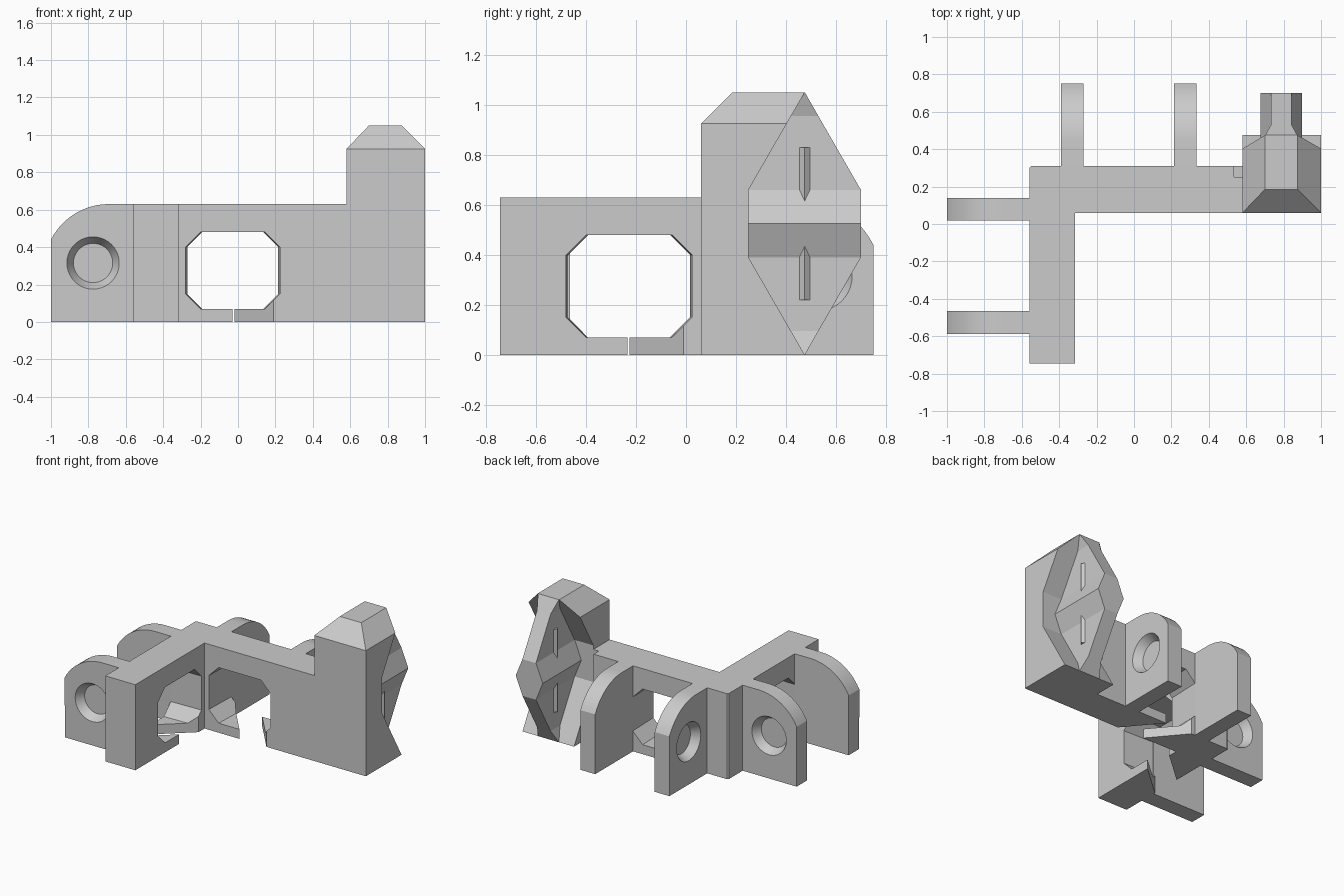
import bpy, bmesh, math

if "Cube" in bpy.data.objects:
    bpy.data.objects.remove(bpy.data.objects["Cube"])

grey = bpy.data.materials.new("light_grey")
grey.diffuse_color = (0.6, 0.6, 0.6, 1)
grey.use_nodes = True
grey.node_tree.nodes["Principled BSDF"].inputs["Base Color"].default_value = grey.diffuse_color


def loft(name, rings):
    """Closed solid through a list of equal-length point rings."""
    bm = bmesh.new()
    vs = [[bm.verts.new(p) for p in r] for r in rings]
    n = len(rings[0])
    bm.faces.new(vs[0])
    bm.faces.new(vs[-1])
    for a, b in zip(vs, vs[1:]):
        for i in range(n):
            j = (i + 1) % n
            bm.faces.new((a[i], a[j], b[j], b[i]))
    bmesh.ops.recalc_face_normals(bm, faces=bm.faces)
    me = bpy.data.meshes.new(name)
    bm.to_mesh(me)
    bm.free()
    me.materials.append(grey)
    ob = bpy.data.objects.new(name, me)
    bpy.context.collection.objects.link(ob)
    return ob


def prism(name, outline, z0, z1):
    return loft(name, [[(x, y, z) for x, y in outline] for z in (z0, z1)])


def cut(ob, *cutters):
    bpy.context.view_layer.objects.active = ob
    for c in cutters:
        m = ob.modifiers.new("cut", 'BOOLEAN')
        m.operation, m.solver, m.object = 'DIFFERENCE', 'EXACT', c
        bpy.ops.object.modifier_apply(modifier=m.name)


def drop(*obs):
    for o in obs:
        bpy.data.objects.remove(o)


# L-shaped wall with a tiny chamfer on the outer corner
wall = prism("corner_wall", [(-0.56, -0.745), (-0.315, -0.745), (-0.315, 0.06), (0.6, 0.06),
                             (0.6, 0.31), (-0.55, 0.31), (-0.56, 0.3)], 0, 0.63)


# Octagonal windows, slightly narrower towards the outer side
def window_ring(centre, half):
    c = half - 0.08
    return [(centre + u, z) for u, z in (
        (-c, 0.07), (c, 0.07), (half, 0.15), (half, 0.4),
        (c, 0.48), (-c, 0.48), (-half, 0.4), (-half, 0.15))]


win_x = loft("window_cutter_a", [[(u, y, z) for u, z in window_ring(-0.0275, h)]
                                 for y, h in ((0.03, 0.253), (0.34, 0.243))])
win_y = loft("window_cutter_b", [[(x, u, z) for u, z in window_ring(-0.2275, h)]
                                 for x, h in ((-0.285, 0.253), (-0.59, 0.243))])

# Slanted gaps through the sills
slit_x = prism("gap_cutter_a", [(-0.022, 0.05), (0.198, 0.05), (-0.028, 0.32), (-0.248, 0.32)],
               -0.1, 0.25)
slit_y = prism("gap_cutter_b", [(-0.305, -0.226), (-0.305, -0.001), (-0.57, -0.234), (-0.57, -0.459)],
               -0.1, 0.25)

# Tower with sloped roof
def rect(x0, x1, y0, z, y1=0.475):
    return [(x0, y0, z), (x1, y0, z), (x1, y1, z), (x0, y1, z)]


tower = loft("tower", [rect(0.58, 1, 0.06, 0), rect(0.58, 1, 0.06, 0.925),
                       rect(0.7, 0.875, 0.185, 1.05)])

# Hexagonal clearance in the tower and the wall corner
hexagon = [(0.475, 0), (0.7, 0.39), (0.7, 0.66), (0.475, 1.05), (0.25, 0.66), (0.25, 0.39)]
clear = loft("hexagon_cutter", [[(x, y, z) for y, z in hexagon] for x in (0.535, 1.1)])

cut(wall, win_x, win_y, slit_x, slit_y, clear)
cut(tower, clear)
drop(win_x, win_y, slit_x, slit_y, clear)

# Hexagonal connector plate with a horizontal ridge on both sides
CX, CY, CZ = 0.7875, 0.475, 0.525
sections = [(0, 0.001, 0.085), (0.095, 0.055, 0.055), (0.39, 0.225, 0.055), (0.525, 0.225, 0.11),
            (0.66, 0.225, 0.055), (0.955, 0.055, 0.055), (1.05, 0.001, 0.085)]
loft("connector_plate", [rect(CX - w, CX + w, CY - h, z, CY + h) for z, h, w in sections])

# Small triangular ribs on the plate, above and below the ridge
for sx in (-1, 1):
    for sz in (-1, 1):
        loft("plate_rib", [[(CX + sx * 0.05, CY - 0.027, CZ + sz * d),
                            (CX + sx * 0.073, CY, CZ + sz * d),
                            (CX + sx * 0.05, CY + 0.027, CZ + sz * d)] for d in (0.06, 0.305)])

# Rounded lugs, each with a blind conical socket on one face
arc = [math.radians(27 + 63 * i / 12) for i in range(13)]
lug_outline = [(0, 0), (0.44, 0)] + [(0.13 + 0.348 * math.cos(a), 0.282 + 0.348 * math.sin(a))
                                     for a in arc] + [(0, 0.63)]


def circle(r):
    return [(0.215 + r * math.cos(math.tau * i / 40), 0.315 + r * math.sin(math.tau * i / 40))
            for i in range(40)]


def lug(name, place, t0, t1, socket_at_t1):
    ob = loft(name, [[place(u, t, z) for u, z in lug_outline] for t in (t0, t1)])
    face, inward = (t1, -1) if socket_at_t1 else (t0, 1)
    cone = loft("socket_cutter", [[place(u, face + inward * d, z) for u, z in circle(r)]
                                  for d, r in ((-0.01, 0.1458), (0.06, 0.105))])
    cut(ob, cone)
    drop(cone)
    bpy.ops.object.select_all(action='DESELECT')
    ob.select_set(True)
    bpy.context.view_layer.objects.active = ob
    bpy.ops.object.shade_smooth_by_angle(angle=math.radians(25))


def back(u, t, z):
    return (t, 0.31 + u, z)


def left(u, t, z):
    return (-0.56 - u, t, z)


lug("back_lug_left", back, -0.39, -0.27, False)
lug("back_lug_right", back, 0.215, 0.335, True)
lug("side_lug_front", left, -0.588, -0.465, False)
lug("side_lug_back", left, 0.02, 0.14, True)
